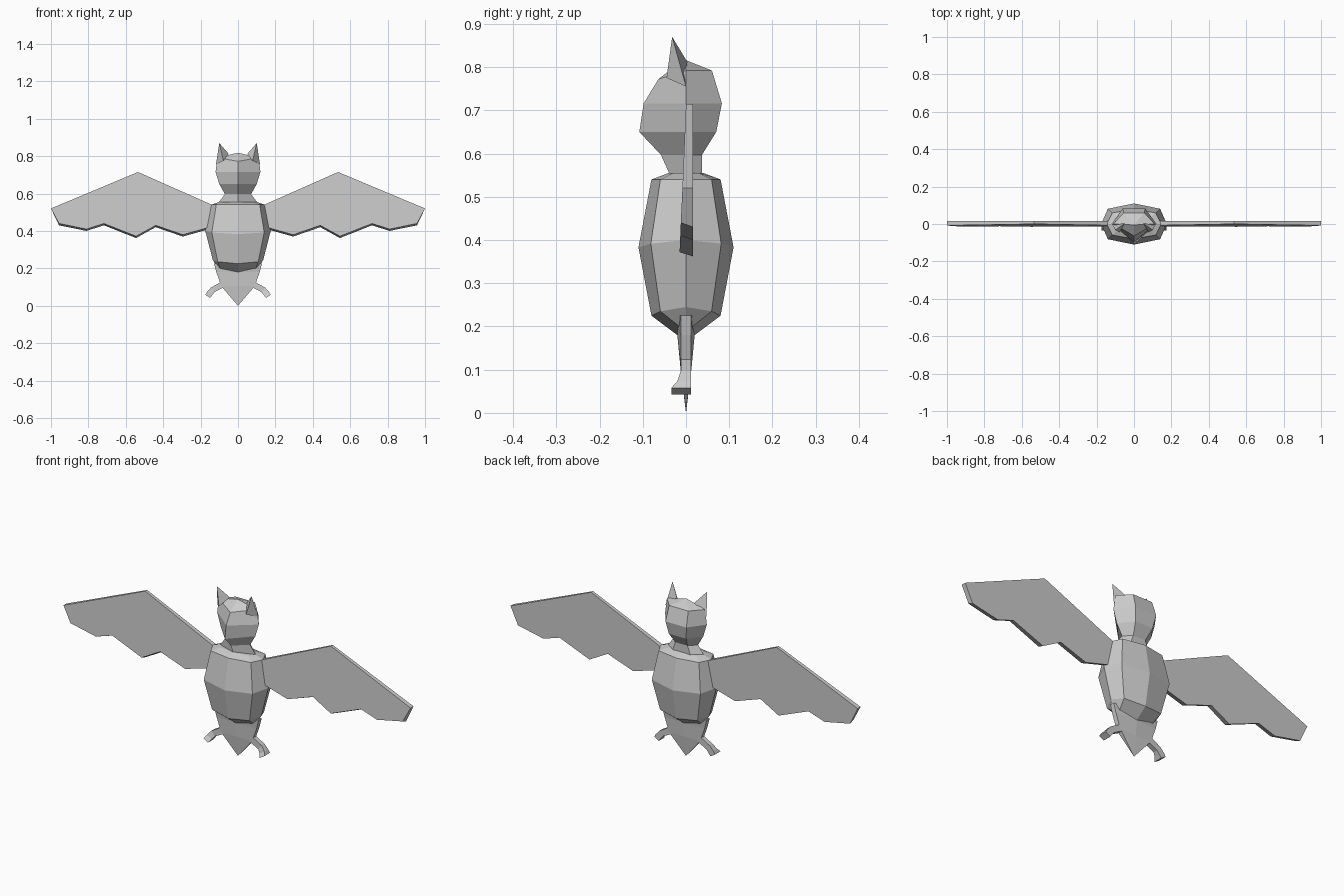
import bpy
import bmesh
from mathutils import Vector

cube = bpy.data.objects.get("Cube")
if cube:
    bpy.data.objects.remove(cube, do_unlink=True)

grey = bpy.data.materials.new("plain_grey")
grey.use_nodes = True
grey.diffuse_color = (0.6, 0.6, 0.6, 1)
shader = next(n for n in grey.node_tree.nodes if n.type == "BSDF_PRINCIPLED")
shader.inputs["Base Color"].default_value = grey.diffuse_color


def finish(name, bm, mirror=False):
    """Turn a bmesh into a flat shaded object, mirrored across x if asked."""
    if mirror:
        copy = bmesh.ops.duplicate(bm, geom=bm.verts[:] + bm.edges[:] + bm.faces[:])
        for item in copy["geom"]:
            if isinstance(item, bmesh.types.BMVert):
                item.co.x *= -1
    bmesh.ops.recalc_face_normals(bm, faces=bm.faces[:])
    mesh = bpy.data.meshes.new(name)
    bm.to_mesh(mesh)
    bm.free()
    mesh.materials.append(grey)
    obj = bpy.data.objects.new(name, mesh)
    bpy.context.collection.objects.link(obj)
    return obj


def loft(rings, tip=None):
    """Skin equal-sized rings; close the end with a flat cap or a tip point."""
    bm = bmesh.new()
    loops = [[bm.verts.new(p) for p in ring] for ring in rings]
    n = len(loops[0])
    for a, b in zip(loops, loops[1:]):
        for i in range(n):
            j = (i + 1) % n
            bm.faces.new((a[i], a[j], b[j], b[i]))
    bm.faces.new(loops[0])
    if tip:
        end = bm.verts.new(tip)
        for i in range(n):
            bm.faces.new((loops[-1][i], loops[-1][(i + 1) % n], end))
    else:
        bm.faces.new(loops[-1])
    return bm


# Body: eight-sided barrel, each ring set by side and centre height, width, depth
def body_ring(z_side, z_mid, w, d):
    cx, cy, cz = 0.8 * w, 0.74 * d, (z_side + z_mid) / 2
    return [(w, 0, z_side), (cx, cy, cz), (0, d, z_mid), (-cx, cy, cz),
            (-w, 0, z_side), (-cx, -cy, cz), (0, -d, z_mid), (cx, -cy, cz)]


body = [(0.555, 0.555, 0.10, 0.04), (0.54, 0.54, 0.145, 0.08),
        (0.40, 0.383, 0.175, 0.11), (0.245, 0.225, 0.135, 0.08),
        (0.22, 0.18, 0.12, 0.02)]
finish("body", loft([body_ring(*r) for r in body]))


# Neck and head: front ridge, side corners, flat back
def head_ring(z, w, front, back, z_front=None):
    return [(0, front, z_front or z), (w, 0, z), (0.5 * w, back, z),
            (-0.5 * w, back, z), (-w, 0, z)]


head = [(0.55, 0.105, -0.037, 0.037), (0.597, 0.07, -0.058, 0.037),
        (0.65, 0.10, -0.108, 0.07), (0.716, 0.12, -0.098, 0.083),
        (0.792, 0.11, -0.064, 0.06, 0.772)]
finish("head", loft([head_ring(*r) for r in head], tip=(0, -0.005, 0.818)))

# Ears: pointed pyramids leaning forward
ear = [(0.118, 0, 0.755), (0.05, 0.003, 0.812), (0.078, -0.045, 0.775)]
finish("ears", loft([ear], tip=(0.10, -0.032, 0.87)), mirror=True)

# Wings: scalloped plates whose front face leans forward toward the lower edge
outline = [(0.10, 0.53), (0.14, 0.54), (0.535, 0.715), (1.0, 0.52), (0.957, 0.43),
           (0.81, 0.40), (0.717, 0.43), (0.545, 0.362), (0.44, 0.42),
           (0.295, 0.37), (0.17, 0.405), (0.10, 0.42)]
front_side, back_side = [], []
for x, z in outline:
    low = z < 0.45
    front_side.append((x, -0.042 * (0.715 - z), z + (0.01 if low else 0)))
    back_side.append((x, 0.016, z))
finish("wings", loft([front_side, back_side]), mirror=True)


# Tail membrane: flat kite with a faint centre ridge
def tail_ring(z, w, d):
    return [(w, 0.012, z), (0, d, z), (-w, 0.012, z),
            (-w, -0.012, z), (0, -d, z), (w, -0.012, z)]


tail = [(0.225, 0.128, 0.03), (0.18, 0.116, 0.02), (0.105, 0.09, 0.013)]
finish("tail", loft([tail_ring(*r) for r in tail], tip=(0, 0, 0)))


# Legs: short bent bars ending in a forward foot
def leg_ring(x, z, front, dx, dz):
    across = Vector((dx, 0, dz))
    mid = Vector((x, 0, z))
    back = Vector((0, 0.012, 0))
    fore = Vector((0, front, 0))
    return [mid + across + back, mid - across + back,
            mid - across + fore, mid + across + fore]


leg = [(0.085, 0.112, -0.012, 0.008, 0.014), (0.135, 0.085, -0.012, 0.01, 0.012),
       (0.152, 0.065, -0.02, 0.014, 0.008), (0.162, 0.05, -0.034, 0.013, 0.008)]
finish("legs", loft([leg_ring(*r) for r in leg]), mirror=True)
